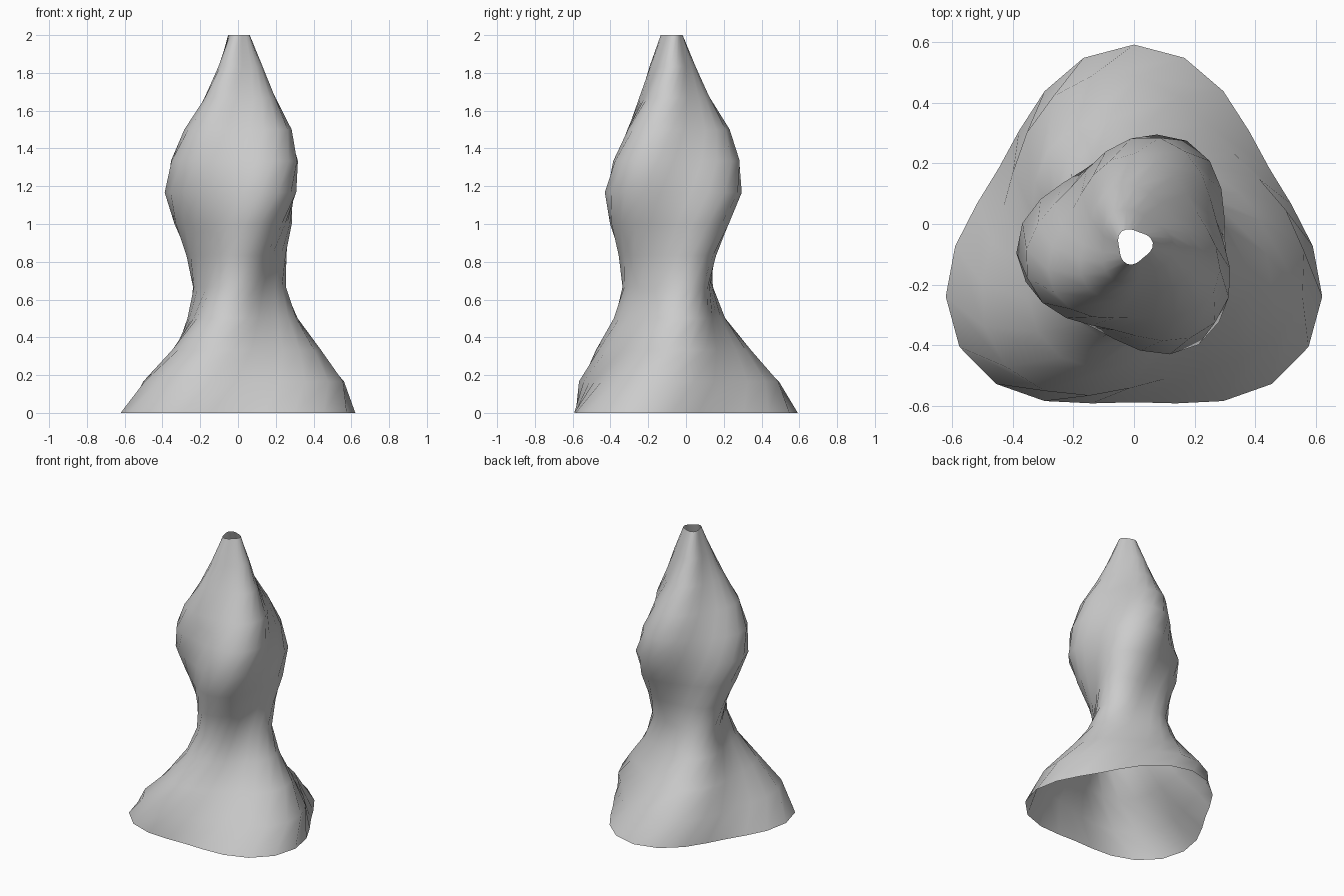
import bpy
import bmesh
from math import cos, sin, radians, tau

if "Cube" in bpy.data.objects:
    bpy.data.objects.remove(bpy.data.objects["Cube"], do_unlink=True)

SIDES = 24          # points around each ring
HEIGHT = 2.0
TWIST = radians(160)
LOBE = 0.127        # strength of the three rounded corners
CENTRE_Y = -0.073

# mean radius of each evenly spaced ring, foot to mouth
RADII = [0.59, 0.515, 0.39, 0.285, 0.235, 0.253, 0.303,
         0.345, 0.326, 0.27, 0.183, 0.116, 0.056]


def material(name, colour):
    mat = bpy.data.materials.new(name)
    mat.use_nodes = True
    mat.diffuse_color = colour
    mat.node_tree.nodes["Principled BSDF"].inputs["Base Color"].default_value = colour
    return mat


def ring(bm, radius, z, turn):
    """Rounded triangle with one corner pointing back, turned about z."""
    verts = []
    for i in range(SIDES):
        a = tau * i / SIDES
        r = radius * (1 + LOBE * cos(3 * a))
        a += turn + tau / 4
        verts.append(bm.verts.new((r * cos(a), CENTRE_Y + r * sin(a), z)))
    return verts


# twisted open shell lofted through the rings
bm = bmesh.new()
last = len(RADII) - 1
rings = [ring(bm, r, HEIGHT * k / last, TWIST * k / last)
         for k, r in enumerate(RADII)]
for low, high in zip(rings, rings[1:]):
    for i in range(SIDES):
        j = (i + 1) % SIDES
        bm.faces.new((low[i], low[j], high[j], high[i])).smooth = True

mesh = bpy.data.meshes.new("twisted_vase")
bm.to_mesh(mesh)
bm.free()
mesh.materials.append(material("light grey", (0.6, 0.6, 0.6, 1)))
vase = bpy.data.objects.new("twisted_vase", mesh)
bpy.context.collection.objects.link(vase)
